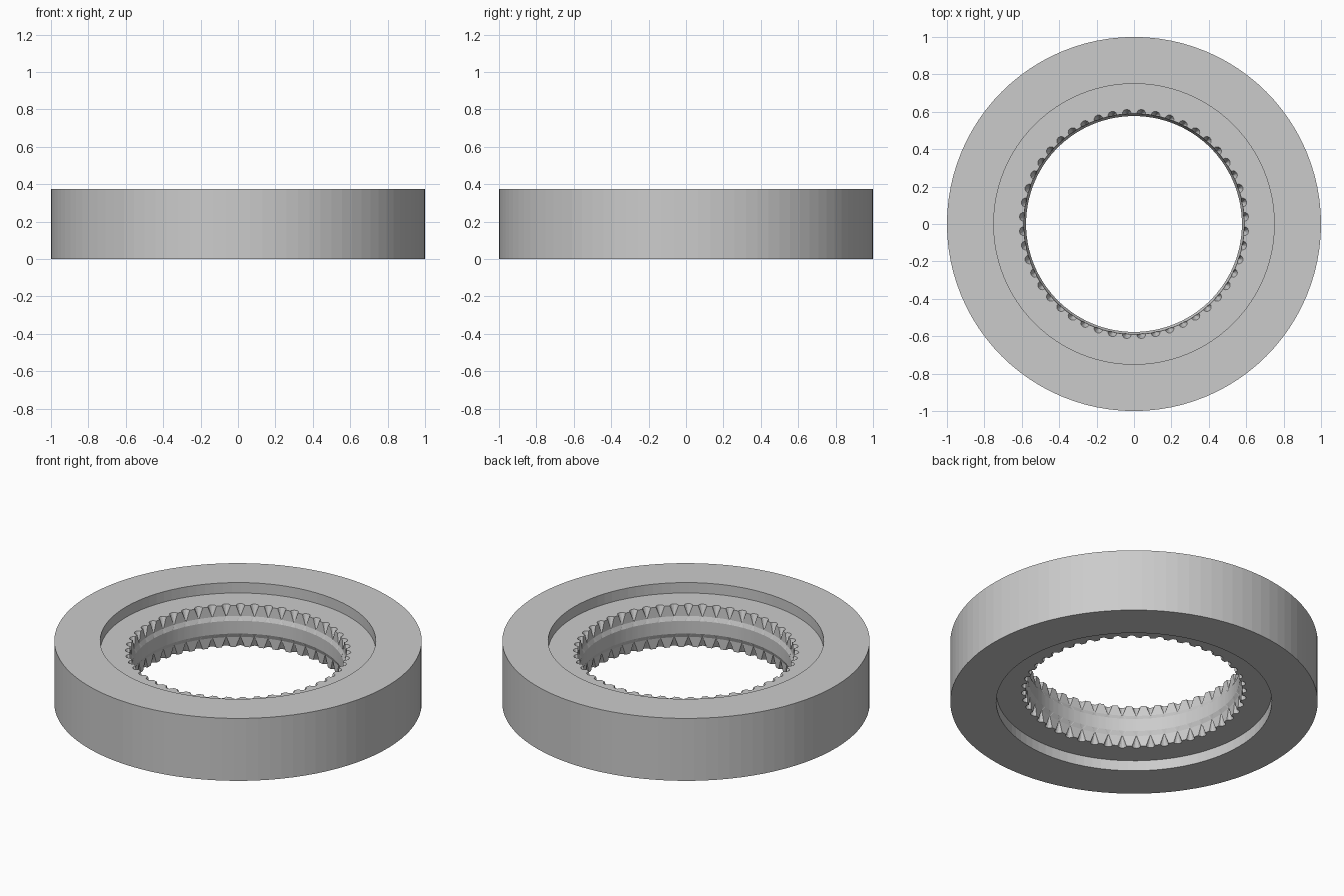
import bpy, bmesh
from math import sin, cos, pi, tau

cube = bpy.data.objects.get("Cube")
if cube:
    bpy.data.objects.remove(cube, do_unlink=True)

HEIGHT = 0.375
MID = HEIGHT / 2
FLOOR = 0.125        # half thickness of the recessed web
FLUTES = 48
ARC = 7              # points across one flute

steel = bpy.data.materials.new("plain grey")
steel.use_nodes = True
grey = (0.6, 0.6, 0.6, 1)
steel.diffuse_color = grey
steel.node_tree.nodes["Principled BSDF"].inputs["Base Color"].default_value = grey


def loops_to_object(name, loops):
    """Skin a closed sequence of vertex loops into a solid ring."""
    bm = bmesh.new()
    rings = [[bm.verts.new(p) for p in loop] for loop in loops]
    for i, ring in enumerate(rings):
        nxt = rings[(i + 1) % len(rings)]
        for j in range(len(ring)):
            k = (j + 1) % len(ring)
            bm.faces.new((ring[j], ring[k], nxt[k], nxt[j]))
    bmesh.ops.recalc_face_normals(bm, faces=bm.faces)
    mesh = bpy.data.meshes.new(name)
    bm.to_mesh(mesh)
    bm.free()
    mesh.materials.append(steel)
    obj = bpy.data.objects.new(name, mesh)
    bpy.context.collection.objects.link(obj)
    return obj


def circle(radius, z, count=96):
    return [(radius * cos(tau * i / count), radius * sin(tau * i / count), z)
            for i in range(count)]


def fluted(radius, z, size, flat=False):
    """Circle with rounded notches of the given size; flat keeps only the spacing."""
    points = []
    for n in range(FLUTES):
        centre = tau * (n + 0.5) / FLUTES
        for s in range(ARC):
            phi = pi * (s / (ARC - 1) - 0.5)
            a = centre + size * sin(phi) / 0.59
            r = radius if flat else radius + size * cos(phi)
            points.append((r * cos(a), r * sin(a), z))
    return points


# Thick outer rim
loops_to_object("outer_rim", [circle(1, 0), circle(1, HEIGHT),
                              circle(0.75, HEIGHT), circle(0.75, 0)])

# Inner web: tapered flutes at both ends, ramps, and a smooth band between
half = [(0.59, FLOOR, 0.024, False),
        (0.588, 0.063, 0.002, False),
        (0.577, 0.038, 0.02, True)]
section = half + [(r, -z, s, f) for r, z, s, f in reversed(half)]
section += [(0.76, -FLOOR, 0.024, True), (0.76, FLOOR, 0.024, True)]
loops_to_object("fluted_web", [fluted(r, MID + z, s, f) for r, z, s, f in section])
